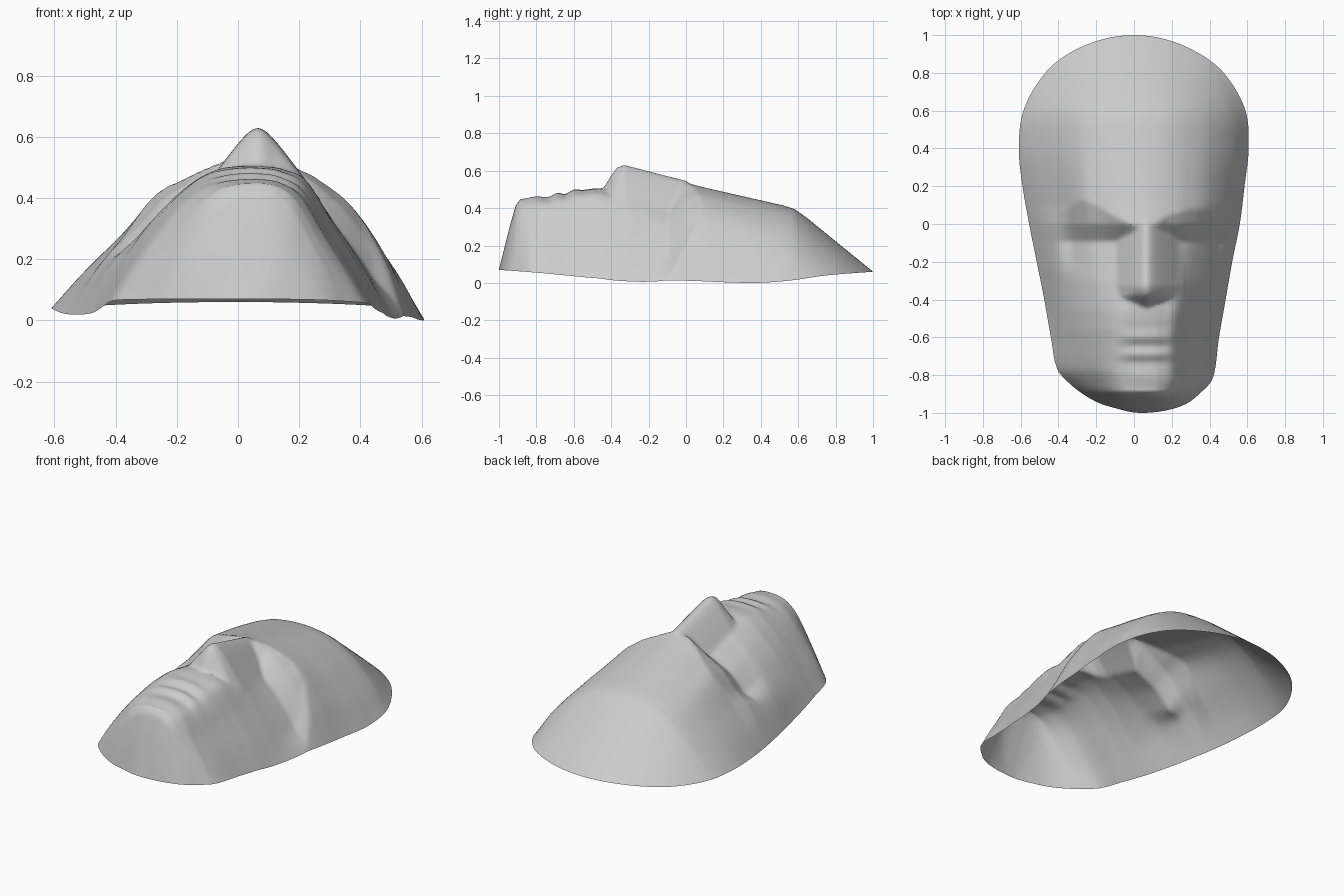
import bpy, bmesh, math

if "Cube" in bpy.data.objects:
    bpy.data.objects.remove(bpy.data.objects["Cube"])

ROWS, COLS = 200, 110


def linear(pts, v):
    """Straight interpolation through (key, value) points."""
    if v <= pts[0][0]:
        return pts[0][1]
    for (a, p), (b, q) in zip(pts, pts[1:]):
        if v <= b:
            return p + (q - p) * (v - a) / (b - a)
    return pts[-1][1]


def smooth(pts, v):
    """Smooth interpolation through (key, value) points."""
    n = len(pts)
    i = max(0, min(n - 2, sum(1 for p in pts if p[0] <= v) - 1))

    def slope(k):
        a, b = pts[max(0, k - 1)], pts[min(n - 1, k + 1)]
        return (b[1] - a[1]) / (b[0] - a[0])
    (a, p), (b, q) = pts[i], pts[i + 1]
    h = b - a
    s = max(0, min(1, (v - a) / h))
    return (p * (1 + 2 * s) * (1 - s) ** 2 + slope(i) * h * s * (1 - s) ** 2
            + q * s * s * (3 - 2 * s) + slope(i + 1) * h * s * s * (s - 1))


def step(a, b, v):
    s = max(0, min(1, (v - a) / (b - a)))
    return s * s * (3 - 2 * s)


def by_angle(pts):
    return [(math.asin(y), x) for y, x in pts]


# Outline of the mask, right and left side
RIGHT = by_angle([(-1, .04), (-.98, -.08), (-.95, -.18), (-.9, -.27), (-.85, -.335), (-.77, -.405),
                  (-.6, -.44), (-.4, -.475), (-.2, -.515), (0, -.555), (.2, -.59), (.4, -.61),
                  (.6, -.585), (.8, -.47), (.9, -.35), (1, 0)])
LEFT = by_angle([(-1, .04), (-.98, .2), (-.95, .28), (-.9, .345), (-.82, .415), (-.6, .45),
                 (-.4, .485), (-.2, .52), (0, .56), (.2, .585), (.4, .607),
                 (.6, .59), (.8, .475), (.9, .35), (1, 0)])

# Height of the rim on each side, and of the crest without the nose
RIM_R = [(-1, .07), (-.77, .065), (-.4, .025), (0, .02), (.4, .04), (.75, .045), (1, .06)]
RIM_L = [(-1, .07), (-.8, .055), (-.4, .02), (0, .012), (.35, 0), (.55, .012), (.75, .04), (1, .06)]
CREST = [(-1, .07), (-.94, .31), (-.91, .415), (-.885, .447), (-.73, .467), (-.56, .50),
         (-.45, .505), (-.1, .505), (0, .54), (.52, .415), (.58, .395), (.65, .345), (1, .06)]

# Cross-sections at stations from chin to crown, as fractions of the crest
ACROSS = [-1, -.85, -.66, -.47, -.3, -.15, 0, .15, .3, .47, .66, .85, 1]
SECTIONS = [
    (-1, [0, .30, .62, .85, .95, 1, 1, 1, .97, .85, .60, .30, 0]),
    (-.8, [0, .26, .54, .79, .93, .98, 1, 1, .97, .86, .55, .25, 0]),
    (-.5, [0, .28, .56, .77, .91, .98, 1, 1, .98, .90, .58, .27, 0]),
    (-.25, [0, .30, .58, .77, .88, .96, 1, 1, .97, .87, .62, .31, 0]),
    (.1, [0, .24, .50, .79, .89, .945, .98, .985, .95, .87, .70, .38, 0]),
    (.6, [0, .27, .57, .80, .93, .98, 1, .99, .95, .84, .64, .34, 0]),
    (1, [0, .28, .56, .78, .91, .98, 1, .98, .91, .78, .56, .28, 0]),
]
CURVES = [(y, list(zip(ACROSS, vals))) for y, vals in SECTIONS]

# Nose ridge, lip relief and brow line
NOSE = [(-.50, -1), (-.465, .40), (-.445, .50), (-.40, .575), (-.37, .615), (-.33, .63),
        (0, .545), (.05, .50), (.15, -1)]
LIPS = [(-.86, 0), (-.8, .003), (-.735, -.008), (-.69, .005), (-.645, -.009), (-.6, .005),
        (-.555, -.004), (-.5, 0)]
BROW_R = [(.06, -.01), (.16, .04), (.26, .10), (.34, .13), (.46, .05), (.54, -.08)]
BROW_L = [(.03, 0), (.12, .045), (.25, .08), (.34, .07), (.42, .0), (.48, -.1)]


def surface(u, y, x):
    section = linear([(k, smooth(c, u)) for k, c in CURVES], y)
    rim = linear([(-1, smooth(RIM_R, y)), (1, smooth(RIM_L, y))], u)
    z = rim + (linear(CREST, y) - rim) * section
    side = x - .06
    a = abs(side)
    # eye sockets: sharp drop under the brow, long ramp down the cheek
    brow = linear(BROW_R if side < 0 else BROW_L, a)
    valley = min(-.09, brow - .04)
    depth = linear([(-.46, 0), (-.3, .28), (valley, 1), (brow, 0)], y)
    z -= .08 * depth * step(.0, .13, a) * (1 - step(.37, .49, a))
    # lips and chin groove
    if -.86 < y < -.5:
        z += smooth(LIPS, y) * (1 - step(.05, .2, abs(x - .07)))
    # nose, with the underside curving forward at the nostrils
    d = abs(x - .065)
    ridge = linear(NOSE, y + .25 * min(.1, max(0, d - .05)) * step(-.33, -.38, y))
    nose = ridge - (math.hypot(d, .04) - .04) * 1.4 - 2 * max(0, d - .2)
    k = .012
    return max(z, nose) + max(0, k - abs(z - nose)) ** 2 / (4 * k)


# One material
grey = bpy.data.materials.new("plain grey")
grey.use_nodes = True
colour = (.6, .6, .6, 1)
grey.diffuse_color = colour
grey.node_tree.nodes["Principled BSDF"].inputs["Base Color"].default_value = colour

# Open face shell, lofted row by row from chin to crown
bm = bmesh.new()
grid = []
for i in range(ROWS + 1):
    t = math.pi * (i / ROWS - .5)
    y = math.sin(t)
    xr, xl = smooth(RIGHT, t), smooth(LEFT, t)
    row = []
    for j in range(COLS + 1):
        u = 2 * j / COLS - 1
        x = (xr + xl) / 2 + u * (xl - xr) / 2
        row.append(bm.verts.new((x, y, max(0, surface(u, y, x)))))
    grid.append(row)
for lo, hi in zip(grid, grid[1:]):
    for j in range(COLS):
        bm.faces.new((lo[j], lo[j + 1], hi[j + 1], hi[j]))
bmesh.ops.remove_doubles(bm, verts=bm.verts, dist=.0002)
mesh = bpy.data.meshes.new("face_mask")
bm.to_mesh(mesh)
bm.free()
mesh.materials.append(grey)
mask = bpy.data.objects.new("face_mask", mesh)
bpy.context.collection.objects.link(mask)
bpy.ops.object.select_all(action='DESELECT')
mask.select_set(True)
bpy.context.view_layer.objects.active = mask
bpy.ops.object.shade_smooth_by_angle(angle=math.radians(45))
